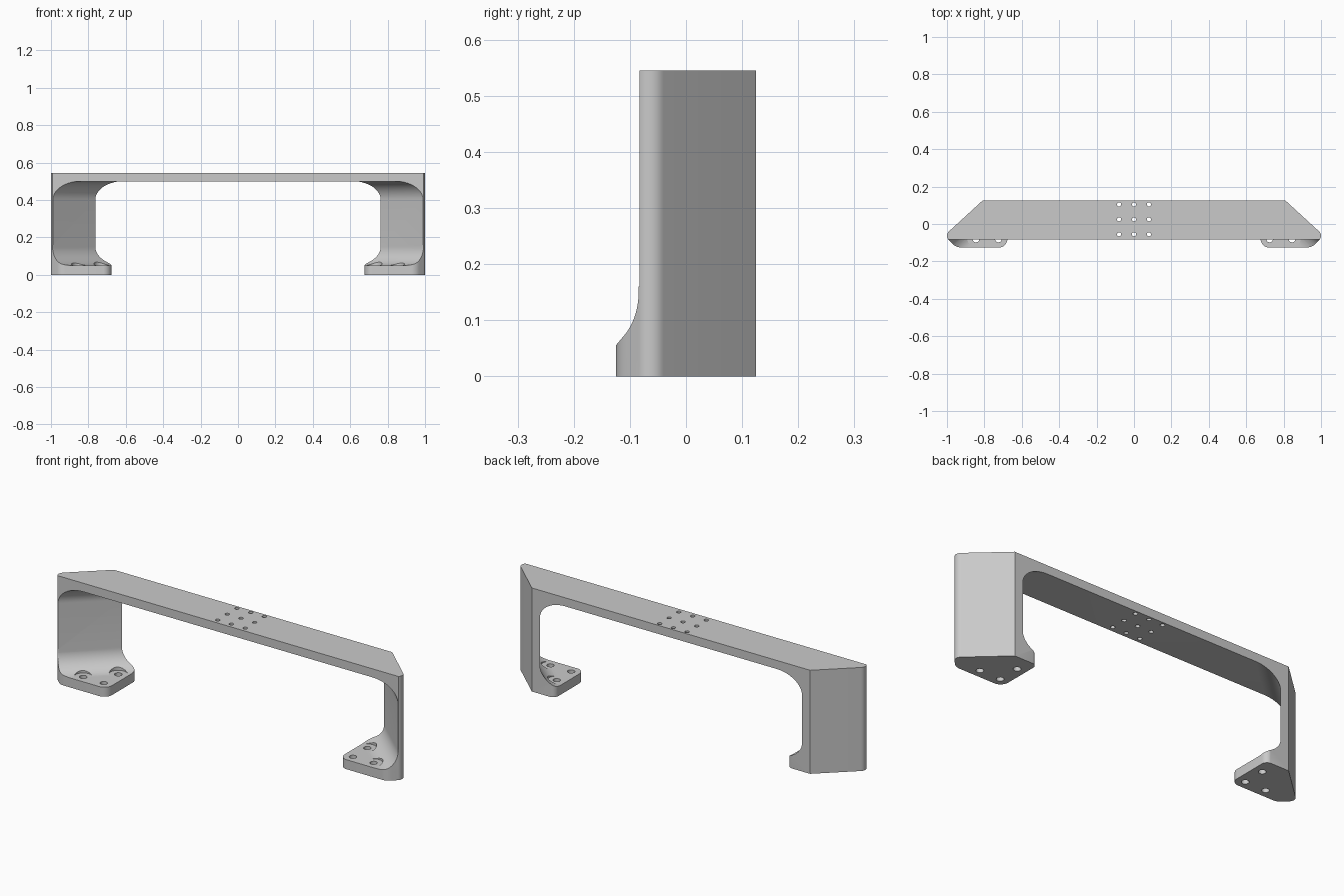
import bpy, bmesh, math
from mathutils import Vector

cube = bpy.data.objects.get("Cube")
if cube:
    bpy.data.objects.remove(cube, do_unlink=True)

HEIGHT, BACK, FRONT, BEAM_FRONT = 0.545, 0.125, -0.125, -0.083


def round_poly(corners, steps=10):
    """Corners are (a, b, radius); returns the outline with filleted corners."""
    out = []
    for i, (a, b, r) in enumerate(corners):
        p = Vector((a, b))
        if r == 0:
            out.append(p)
            continue
        to_prev = (Vector(corners[i - 1][:2]) - p).normalized()
        to_next = (Vector(corners[(i + 1) % len(corners)][:2]) - p).normalized()
        half = to_prev.angle(to_next) / 2
        centre = p + (to_prev + to_next).normalized() * r / math.sin(half)
        start = p + to_prev * r / math.tan(half) - centre
        end = p + to_next * r / math.tan(half) - centre
        sweep = math.pi - 2 * half
        for k in range(steps + 1):
            t = k / steps
            arc = (start * math.sin((1 - t) * sweep) + end * math.sin(t * sweep)) / math.sin(sweep)
            out.append(centre + arc)
    return out


def add_prism(bm, loop_a, loop_b):
    """Closed solid between two matching loops of 3D points."""
    va = [bm.verts.new(p) for p in loop_a]
    vb = [bm.verts.new(p) for p in loop_b]
    n = len(va)
    faces = [bm.faces.new(va), bm.faces.new(vb[::-1])]
    for i in range(n):
        j = (i + 1) % n
        faces.append(bm.faces.new((va[j], va[i], vb[i], vb[j])))
    bmesh.ops.recalc_face_normals(bm, faces=faces)


def add_plan(bm, outline, z0, z1):
    add_prism(bm, [(p[0], p[1], z0) for p in outline], [(p[0], p[1], z1) for p in outline])


def add_drill(bm, x, y, r, z0, z1, sides=28):
    ring = [(x + r * math.cos(math.tau * k / sides), y + r * math.sin(math.tau * k / sides))
            for k in range(sides)]
    add_plan(bm, ring, z0, z1)


def make_object(name, bm):
    mesh = bpy.data.meshes.new(name)
    bm.to_mesh(mesh)
    bm.free()
    ob = bpy.data.objects.new(name, mesh)
    bpy.context.collection.objects.link(ob)
    return ob


# Solid blank with slanted ends and rounded outer corners
bm = bmesh.new()
half_plan = [(0.81, BACK, 0), (1.014, -0.062, 0.031), (0.951, FRONT, 0.06)]
plan = half_plan + [(-x, y, r) for x, y, r in reversed(half_plan)]
add_plan(bm, round_poly(plan), 0, HEIGHT)
bracket = make_object("handle_bracket", bm)
cutters = []

# Filleted openings running parallel to each slanted leg
along = Vector((0.204, -0.187, 0)).normalized()
inward = Vector((along.y, -along.x, 0))
profile = round_poly([(0, 0.05, 0.1), (0.72, 0.05, 0), (0.72, 0.5, 0), (0, 0.5, 0.1)], 14)
for side in (1, -1):
    bm = bmesh.new()
    loops = []
    for t in (-1.2, 0.6):
        pts = [Vector((0.763, BACK, 0)) + inward * d + along * t + Vector((0, 0, z)) for d, z in profile]
        loops.append([(side * p.x, p.y, p.z) for p in pts])
    add_prism(bm, *loops)
    cutters.append(make_object("opening_cutter", bm))

# Gap between the feet, flared to round the foot corners
bm = bmesh.new()
eps = 0.0005
flare = [(0.74, 0.3, 0), (0.74, BACK + eps, 0), (0.677, BACK + eps, 0.03),
         (0.677, FRONT - eps, 0.045), (0.74, FRONT - eps, 0), (0.74, -0.3, 0)]
add_plan(bm, round_poly(flare + [(-x, y, r) for x, y, r in reversed(flare)]), -0.1, 0.3)
cutters.append(make_object("foot_gap_cutter", bm))

# Trim the beam front back behind the feet
bm = bmesh.new()
add_plan(bm, [(-1.5, -0.4), (1.5, -0.4), (1.5, BEAM_FRONT), (-1.5, BEAM_FRONT)], 0.16, 0.8)
cutters.append(make_object("beam_front_cutter", bm))

# Screw head clearance, then through holes in feet and beam
foot_holes = [(s * x, y) for s in (1, -1) for x, y in ((0.725, 0.04), (0.725, -0.08), (0.845, -0.08))]
bm = bmesh.new()
for x, y in foot_holes:
    add_drill(bm, x, y, 0.045, 0.0505, 0.25)
cutters.append(make_object("clearance_cutter", bm))
bm = bmesh.new()
for x, y in foot_holes:
    add_drill(bm, x, y, 0.018, -0.1, 0.2)
for x in (-0.08, 0, 0.08):
    for y in (0.105, 0.025, -0.055):
        add_drill(bm, x, y, 0.011, 0.4, 0.7)
cutters.append(make_object("hole_cutter", bm))

# Apply the cuts
for cutter in cutters:
    cutter.hide_render = True
    mod = bracket.modifiers.new("cut", 'BOOLEAN')
    mod.operation = 'DIFFERENCE'
    mod.solver = 'EXACT'
    mod.object = cutter
bpy.context.view_layer.update()
result = bpy.data.meshes.new_from_object(bracket.evaluated_get(bpy.context.evaluated_depsgraph_get()))
bracket.modifiers.clear()
bracket.data = result
result.name = "handle_bracket"
for cutter in cutters:
    bpy.data.objects.remove(cutter, do_unlink=True)

# Single grey metal
metal = bpy.data.materials.new("grey_metal")
metal.use_nodes = True
grey = (0.59, 0.59, 0.59, 1)
metal.diffuse_color = grey
metal.node_tree.nodes["Principled BSDF"].inputs["Base Color"].default_value = grey
result.materials.clear()
result.materials.append(metal)

bpy.ops.object.select_all(action='DESELECT')
bracket.select_set(True)
bpy.context.view_layer.objects.active = bracket
bpy.ops.object.shade_smooth_by_angle(angle=math.radians(30))
